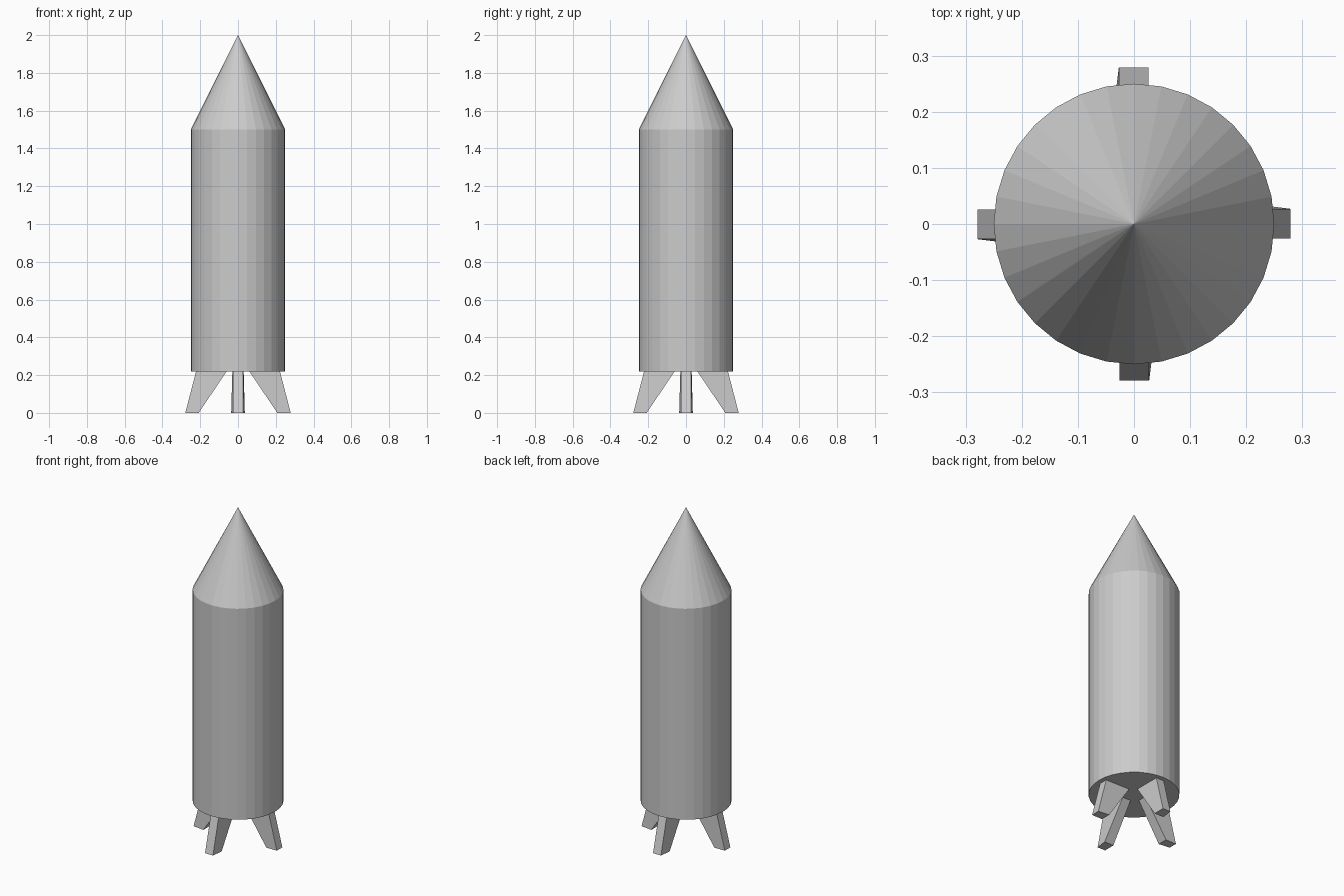
import bpy, bmesh
from math import pi
from mathutils import Matrix

if "Cube" in bpy.data.objects:
    bpy.data.objects.remove(bpy.data.objects["Cube"])

SIDES = 32
R = 0.25
Z_BASE, Z_SHOULDER, Z_TIP = 0.22, 1.5, 2.0


def add_object(name, bm):
    bmesh.ops.recalc_face_normals(bm, faces=bm.faces)
    mesh = bpy.data.meshes.new(name)
    bm.to_mesh(mesh)
    bm.free()
    obj = bpy.data.objects.new(name, mesh)
    bpy.context.collection.objects.link(obj)
    return obj


def add_cone(name, r_bottom, r_top, z0, z1):
    bm = bmesh.new()
    bmesh.ops.create_cone(bm, cap_ends=True, segments=SIDES,
                          radius1=r_bottom, radius2=r_top, depth=z1 - z0,
                          matrix=Matrix.Translation((0, 0, (z0 + z1) / 2)))
    bmesh.ops.remove_doubles(bm, verts=bm.verts, dist=1e-5)
    return add_object(name, bm)


# Hull and nose
add_cone("body", R, R, Z_BASE, Z_SHOULDER)
add_cone("nose_cone", R, 0, Z_SHOULDER, Z_TIP)

# Splayed legs: one side of each foot flares a little on its inner edge
# (radial position, height, low side, high side)
LEG_PROFILE = [(0.06, Z_BASE, -0.026, 0.03),
               (0.222, Z_BASE, -0.026, 0.027),
               (0.279, 0.0, -0.026, 0.027),
               (0.208, 0.0, -0.026, 0.036)]


def add_leg(name, angle):
    bm = bmesh.new()
    low = [bm.verts.new((x, a, z)) for x, z, a, b in LEG_PROFILE]
    high = [bm.verts.new((x, b, z)) for x, z, a, b in LEG_PROFILE]
    bm.faces.new(low)
    bm.faces.new(high[::-1])
    for i in range(4):
        j = (i + 1) % 4
        bm.faces.new((low[i], high[i], high[j], low[j]))
    bm.transform(Matrix.Rotation(angle, 4, 'Z'))
    add_object(name, bm)


for i, side in enumerate(("right", "back", "left", "front")):
    add_leg(side + "_leg", i * pi / 2)
